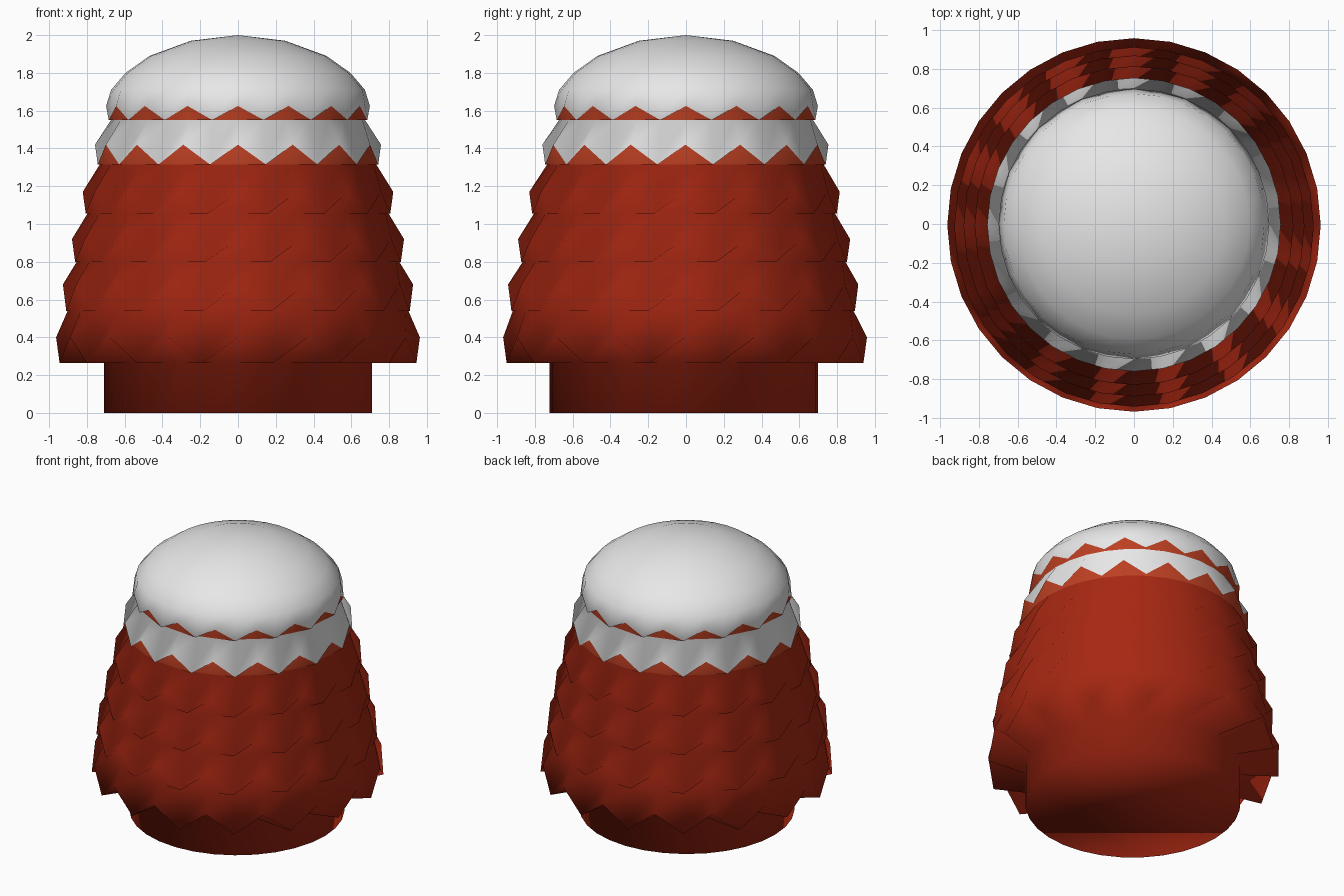
import bpy, bmesh, math

if "Cube" in bpy.data.objects:
    bpy.data.objects.remove(bpy.data.objects["Cube"])

SIDES = 32


def material(name, rgb):
    m = bpy.data.materials.new(name)
    m.diffuse_color = (*rgb, 1)
    m.use_nodes = True
    m.node_tree.nodes["Principled BSDF"].inputs["Base Color"].default_value = m.diffuse_color
    return m


RED, WHITE, ORANGE = 0, 1, 2
mats = [material("deep_red", (0.38, 0.02, 0.006)),
        material("white", (0.8, 0.8, 0.8)),
        material("orange_red", (0.5, 0.05, 0.016))]

bm = bmesh.new()


def ring(r, z, cy=0.0, valley=None):
    """Ring of vertices; every second one drops to the valley height."""
    out = []
    for i in range(SIDES):
        a = 2 * math.pi * i / SIDES
        h = valley if valley is not None and i % 2 else z
        out.append(bm.verts.new((r * math.cos(a), r * math.sin(a) + cy, h)))
    return out


def bridge(low, high, mat):
    for i in range(SIDES):
        j = (i + 1) % SIDES
        bm.faces.new((low[i], low[j], high[j], high[i])).material_index = mat


# base stem
bottom = ring(0.71, 0, -0.012)
bm.faces.new(bottom[::-1]).material_index = RED
inner = ring(0.71, 0.265, -0.012)
bridge(bottom, inner, RED)

# stacked tiers: rim radius, tooth peak z, rim bottom z, y offset, top colour, underside colour
tiers = [
    (0.963, 0.40, 0.265, -0.005, RED, RED),
    (0.927, 0.68, 0.54, -0.015, RED, RED),
    (0.879, 0.92, 0.80, -0.010, RED, RED),
    (0.822, 1.17, 1.055, -0.008, RED, RED),
    (0.757, 1.42, 1.315, -0.003, WHITE, ORANGE),
    (0.698, 1.625, 1.55, 0.0, WHITE, ORANGE),
]
for k, (r, peak, low, cy, top, under) in enumerate(tiers):
    rim = ring(r, peak, cy, valley=low)
    bridge(inner, rim, under)
    if k + 1 < len(tiers):
        nr, _, nz, ny = tiers[k + 1][:4]
        inner = ring(nr - 0.025, nz, ny)
        bridge(rim, inner, top)

# domed cap
for r, z in [(0.672, 1.71), (0.595, 1.80), (0.468, 1.89), (0.25, 1.97)]:
    nxt = ring(r, z)
    bridge(rim, nxt, WHITE)
    rim = nxt
tip = bm.verts.new((0, 0, 2.0))
for i in range(SIDES):
    bm.faces.new((rim[i], rim[(i + 1) % SIDES], tip)).material_index = WHITE

for f in bm.faces:
    f.smooth = True
mesh = bpy.data.meshes.new("tiered_body")
bm.to_mesh(mesh)
bm.free()
for m in mats:
    mesh.materials.append(m)
bpy.context.collection.objects.link(bpy.data.objects.new("tiered_body", mesh))
